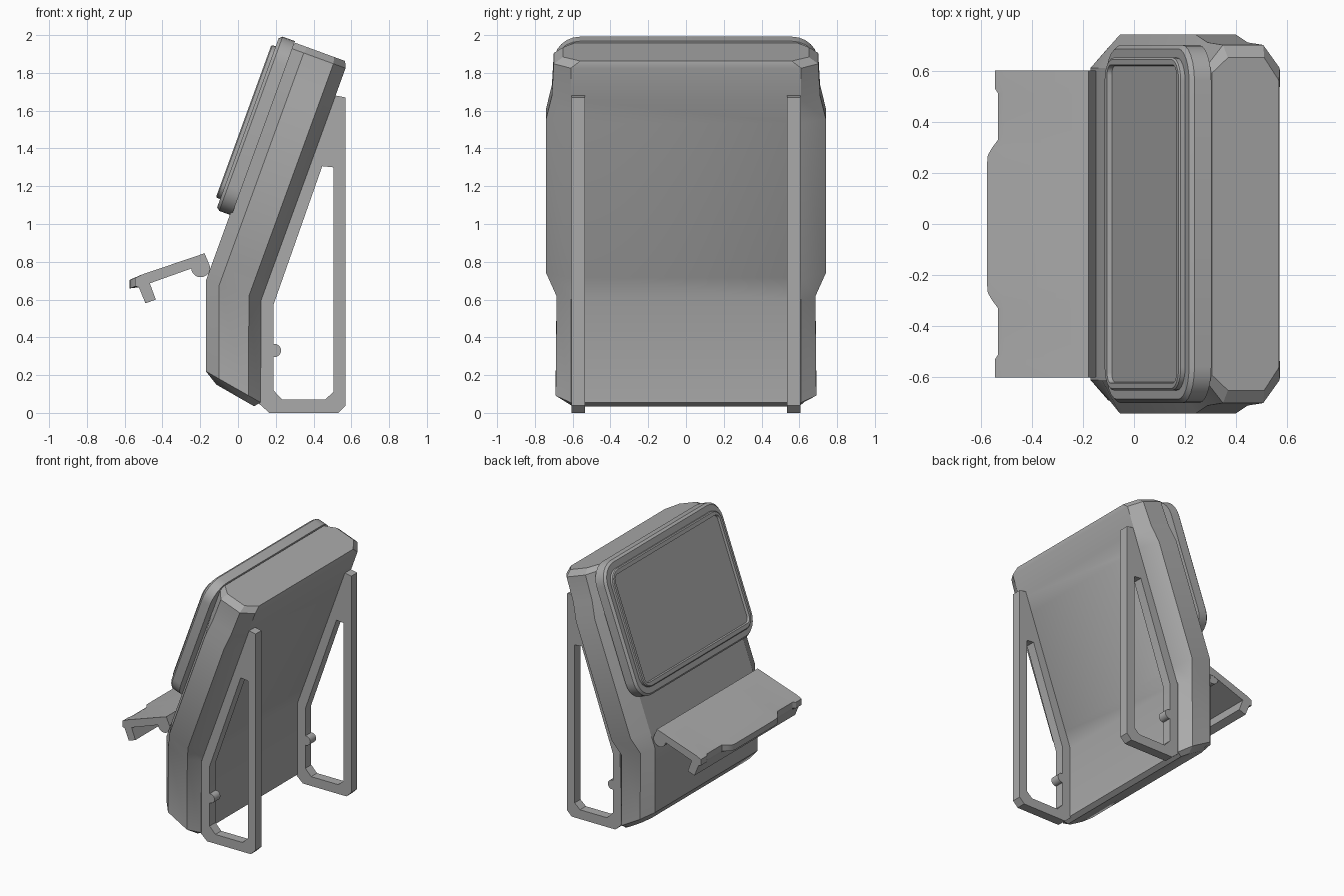
import bpy, bmesh, math
from mathutils import Vector, Matrix

cube = bpy.data.objects.get("Cube")
if cube:
    bpy.data.objects.remove(cube, do_unlink=True)

grey = bpy.data.materials.new("plain grey")
grey.use_nodes = True
COLOUR = (0.4, 0.4, 0.4, 1)
grey.diffuse_color = COLOUR
grey.node_tree.nodes["Principled BSDF"].inputs["Base Color"].default_value = COLOUR

# Tilted frame of the upper body: across, up the slope, outward
TILT = math.radians(20)
UP = Vector((math.sin(TILT), 0, math.cos(TILT)))
OUT = Vector((-math.cos(TILT), 0, math.sin(TILT)))
ACROSS = UP.cross(OUT)
KNEE = Vector((-0.17, 0, 0.70))
DEPTH = 0.31


def loft(name, rings, closed=False, caps=True, angle=28):
    """Skin a series of equal rings of points."""
    bm = bmesh.new()
    loops = [[bm.verts.new(p) for p in ring] for ring in rings]
    pairs = list(zip(loops, loops[1:]))
    if closed:
        pairs.append((loops[-1], loops[0]))
    n = len(loops[0])
    for a, b in pairs:
        for i in range(n):
            j = (i + 1) % n
            bm.faces.new((a[i], a[j], b[j], b[i]))
    if caps and not closed:
        bm.faces.new(loops[0])
        bm.faces.new(loops[-1])
    bmesh.ops.recalc_face_normals(bm, faces=bm.faces)
    mesh = bpy.data.meshes.new(name)
    bm.to_mesh(mesh)
    bm.free()
    mesh.materials.append(grey)
    obj = bpy.data.objects.new(name, mesh)
    bpy.context.collection.objects.link(obj)
    bpy.ops.object.select_all(action="DESELECT")
    obj.select_set(True)
    bpy.context.view_layer.objects.active = obj
    bpy.ops.object.shade_smooth_by_angle(angle=math.radians(angle))
    return obj


def section(front, back, front_half, side_half, back_half):
    """Eight-sided slice through the body."""
    half = [(0, front_half), (0.24, side_half), (0.78, side_half), (1, back_half)]
    pts = [front.lerp(back, t) + Vector((0, w, 0)) for t, w in half]
    return pts + [Vector((p.x, -p.y, p.z)) for p in reversed(pts)]


def slope_section(s, front_half, side_half, back_half, inset=0):
    front = KNEE + UP * s - OUT * inset
    return section(front, KNEE + UP * s - OUT * (DEPTH - inset),
                   front_half, side_half, back_half)


# Body: upright foot below the knee, leaning case above it
loft("body", [
    section(Vector((-0.115, 0, 0.15)), Vector((0.085, 0, 0.035)), 0.58, 0.63, 0.60),
    section(Vector((-0.17, 0, 0.22)), Vector((0.12, 0, 0.055)), 0.61, 0.69, 0.61),
    slope_section(0, 0.61, 0.685, 0.61),
    slope_section(0.13, 0.61, 0.74, 0.61),
    slope_section(1.0, 0.61, 0.74, 0.61),
    slope_section(1.13, 0.61, 0.71, 0.61),
    slope_section(1.31, 0.61, 0.70, 0.61),
    slope_section(1.345, 0.59, 0.65, 0.56, 0.015),
])


def rounded(half_w, half_h, radius, height, centre=0.862):
    """Rounded rectangle lying on the leaning front."""
    pts = []
    for k, (sx, sy) in enumerate([(1, 1), (-1, 1), (-1, -1), (1, -1)]):
        for step in range(7):
            a = math.pi / 2 * (k + step / 6)
            u = sx * (half_w - radius) + radius * math.cos(a)
            v = sy * (half_h - radius) + radius * math.sin(a)
            pts.append(KNEE + ACROSS * u + UP * (centre + v) + OUT * height)
    return pts


# Display: rounded bezel, raised frame and sunken screen
loft("bezel", [rounded(0.70, 0.491, 0.14, -0.01), rounded(0.70, 0.491, 0.14, 0.06),
               rounded(0.685, 0.476, 0.125, 0.077)])
loft("screen_frame", [rounded(0.65, 0.43, 0.09, 0.07), rounded(0.65, 0.43, 0.09, 0.095),
                      rounded(0.643, 0.423, 0.083, 0.101), rounded(0.622, 0.395, 0.04, 0.101),
                      rounded(0.615, 0.388, 0.035, 0.07)], closed=True)
loft("screen", [rounded(0.618, 0.391, 0.035, 0.075), rounded(0.618, 0.391, 0.035, 0.083)])

# Side stands: open plates with a peg inside the opening
OUTER = [(0.11, 0.05), (0.166, 0), (0.53, 0), (0.57, 0.04), (0.57, 1.67), (0.49, 1.685), (0.11, 0.59)]
INNER = [(0.187, 0.12), (0.235, 0.07), (0.46, 0.07), (0.505, 0.11), (0.505, 1.30), (0.446, 1.306), (0.187, 0.57)]


def at(profile, y):
    return [Vector((x, y, z)) for x, z in profile]


def circle(x, z, radius, sides=20):
    return [(x + radius * math.cos(2 * math.pi * i / sides),
             z + radius * math.sin(2 * math.pi * i / sides)) for i in range(sides)]


for side, sign in (("left", 1), ("right", -1)):
    y0, y1 = sign * 0.535, sign * 0.605
    loft(side + "_stand", [at(OUTER, y0), at(OUTER, y1), at(INNER, y1), at(INNER, y0)], closed=True)
    peg = circle(0.193, 0.33, 0.035)
    loft(side + "_peg", [at(peg, y0), at(peg, y1)])


# Tray: angled plate with a hanging lip and a stepped front edge
def tray_profile(reach):
    fx, fz = -0.94 * reach, -0.342 * reach
    return [(-0.177, 0.845), (-0.15, 0.78), (-0.20, 0.78), (-0.245, 0.765), (-0.467, 0.686),
            (-0.435, 0.60), (-0.49, 0.58), (-0.525, 0.665),
            (-0.53 + fx, 0.675 + fz), (-0.53 + fx, 0.72 + fz), (-0.51, 0.732)]


edge = [(0.6, 0.015), (0.53, 0.015), (0.51, 0.001), (0.33, 0.001), (0.30, 0.025), (0.27, 0.044), (0.23, 0.048)]
stations = edge + [(-y, r) for y, r in reversed(edge)]
loft("tray", [at(tray_profile(r), y) for y, r in stations])
hinge = circle(-0.198, 0.768, 0.05)
loft("tray_hinge", [at(hinge, -0.598), at(hinge, 0.598)])
